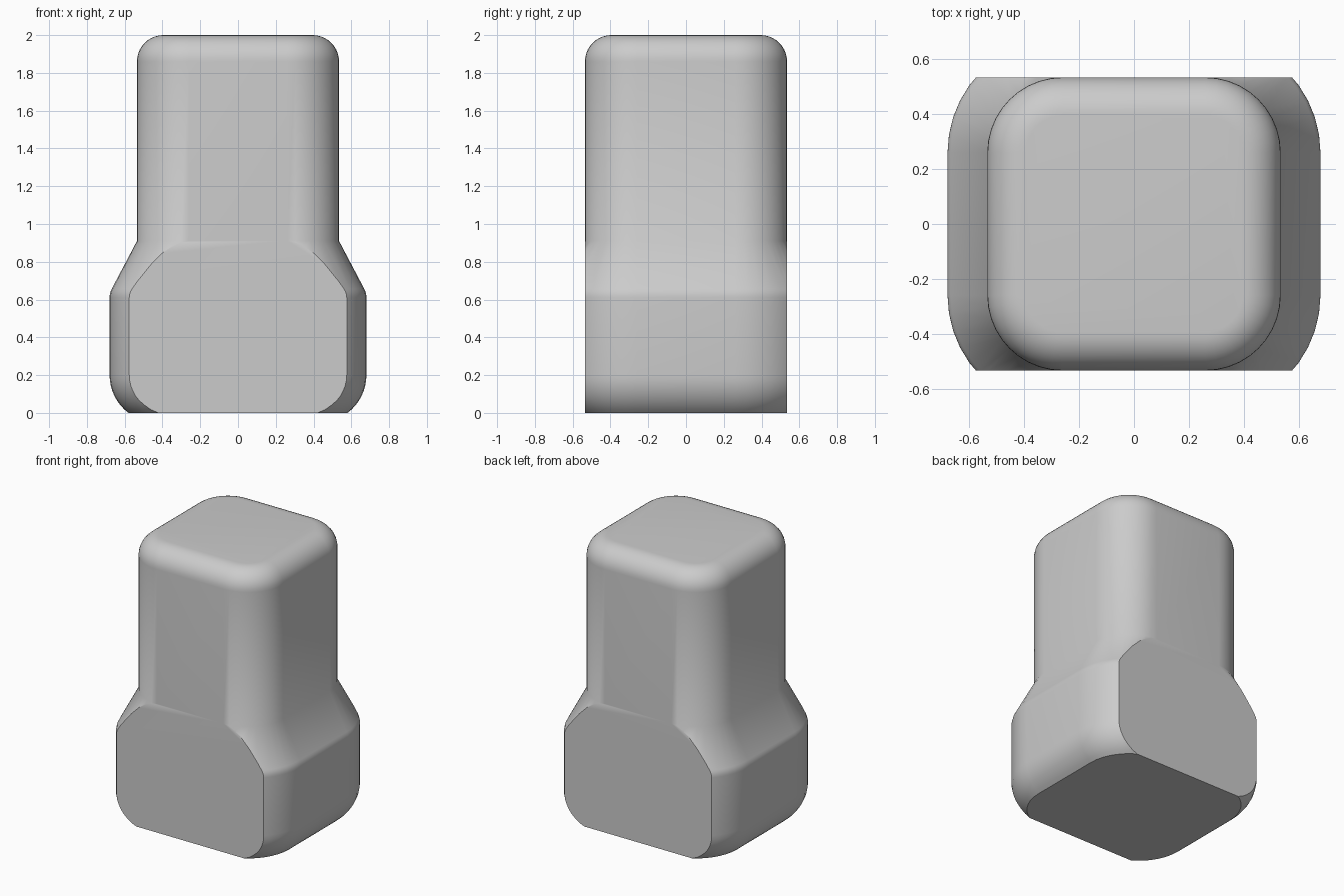
import bpy, bmesh, math
from mathutils import Vector

cube = bpy.data.objects.get("Cube")
if cube:
    bpy.data.objects.remove(cube, do_unlink=True)

CORE = 0.26    # half width of the square that the rounded outline is offset from
NECK = 0.535   # half width of the shaft, and of the flat front and back
BASE = 0.68    # half width of the flared base
STEPS = 10


def arc(cx, cz, radius, start, end, steps):
    """Points (half width, height) along an arc, angles in degrees."""
    angles = [math.radians(start + (end - start) * i / steps) for i in range(steps + 1)]
    return [(cx + radius * math.cos(a), cz + radius * math.sin(a)) for a in angles]


def ring(bm, half, z):
    """Rounded square outline at one height."""
    verts = []
    for quarter in range(4):
        corner = math.radians(45 + 90 * quarter)
        cx = math.copysign(CORE, math.cos(corner))
        cy = math.copysign(CORE, math.sin(corner))
        for i in range(STEPS + 1):
            a = math.pi / 2 * (quarter + i / STEPS)
            r = half - CORE
            verts.append(bm.verts.new((cx + r * math.cos(a), cy + r * math.sin(a), z)))
    return verts


# Side profile: rounded foot, flared shoulder, straight shaft, rounded top
foot_r, top_r, bend_r = 0.25, 0.14, 0.1
foot_start = -math.degrees(math.asin(0.2 / foot_r))
profile = arc(BASE - foot_r, 0.2, foot_r, foot_start, 0, 8)
profile += arc(BASE - bend_r, 0.61, bend_r, 0, 28, 4)
profile += [(NECK, 0.91)]
profile += arc(NECK - top_r, 2 - top_r, top_r, 0, 90, 10)

bm = bmesh.new()
rings = [ring(bm, half, z) for half, z in profile]
for low, high in zip(rings, rings[1:]):
    for i in range(len(low)):
        j = (i + 1) % len(low)
        bm.faces.new((low[i], low[j], high[j], high[i]))
bm.faces.new(rings[0][::-1])
bm.faces.new(rings[-1])

# Slice the flare flush with the shaft on the front and back
for side in (-1, 1):
    bmesh.ops.bisect_plane(bm, geom=bm.verts[:] + bm.edges[:] + bm.faces[:], dist=0.0001,
                           plane_co=Vector((0, side * NECK, 0)),
                           plane_no=Vector((0, side, 0)), clear_outer=True)
    bmesh.ops.holes_fill(bm, edges=[e for e in bm.edges if e.is_boundary], sides=0)
bmesh.ops.recalc_face_normals(bm, faces=bm.faces[:])

mesh = bpy.data.meshes.new("flared_block")
bm.to_mesh(mesh)
bm.free()
block = bpy.data.objects.new("flared_block", mesh)
bpy.context.collection.objects.link(block)

# Single plain grey
grey = bpy.data.materials.new("plain_grey")
grey.use_nodes = True
grey.diffuse_color = (0.6, 0.6, 0.6, 1)
grey.node_tree.nodes["Principled BSDF"].inputs["Base Color"].default_value = (0.6, 0.6, 0.6, 1)
mesh.materials.append(grey)

# Soft shading on the rounds, crisp edges on the slices
bpy.ops.object.select_all(action='DESELECT')
block.select_set(True)
bpy.context.view_layer.objects.active = block
bpy.ops.object.shade_smooth_by_angle(angle=math.radians(32))
